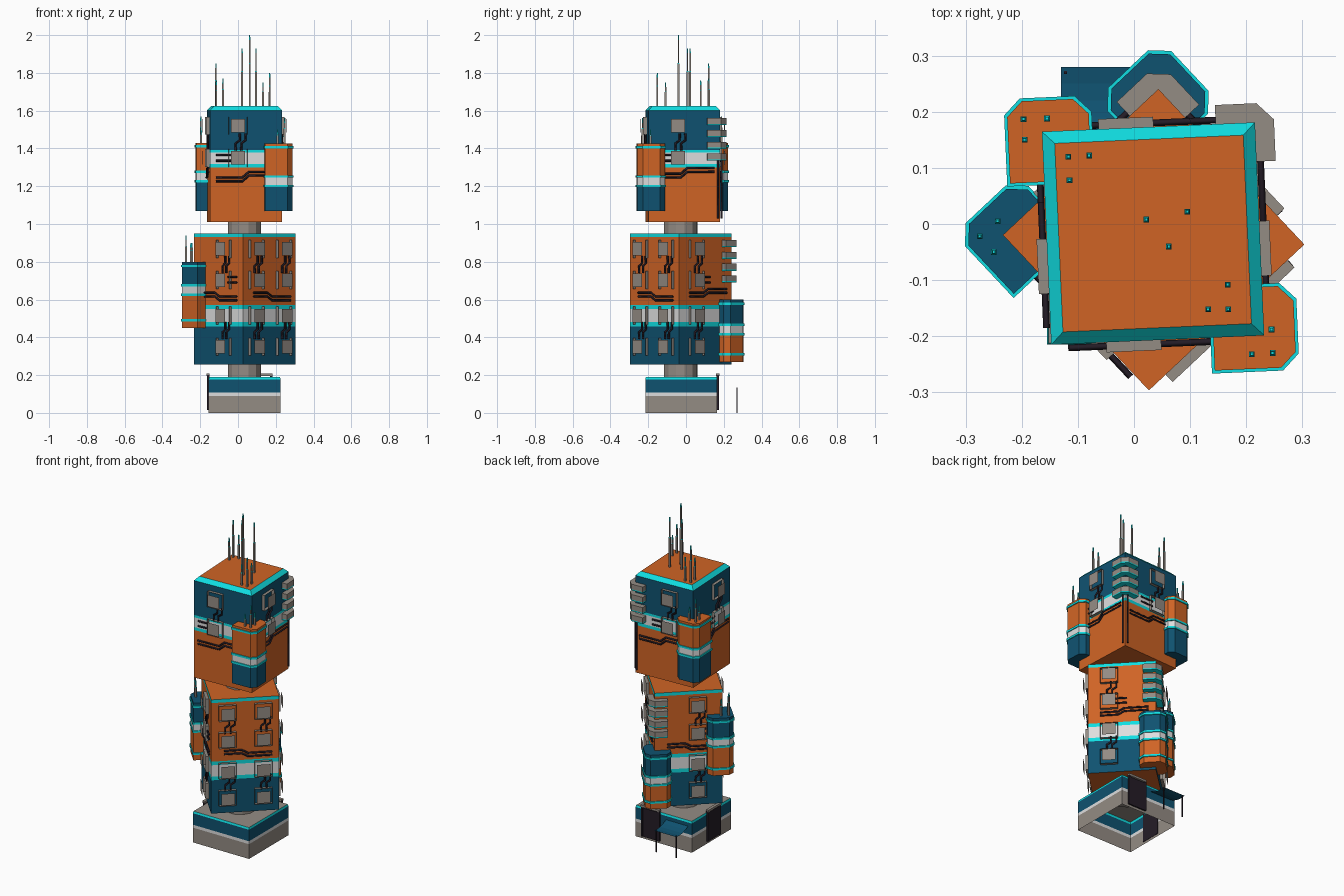
import bpy, bmesh, math
from mathutils import Matrix, Vector

if "Cube" in bpy.data.objects:
    bpy.data.objects.remove(bpy.data.objects["Cube"])

T, R = Matrix.Translation, Matrix.Rotation


def material(name, rgb):
    m = bpy.data.materials.new(name)
    lin = [((c / 255 + 0.055) / 1.055) ** 2.4 for c in rgb]
    m.diffuse_color = (*lin, 1)
    m.use_nodes = True
    m.node_tree.nodes["Principled BSDF"].inputs["Base Color"].default_value = m.diffuse_color
    return m


MATS = {n: material(n, c) for n, c in {
    "orange": (208, 100, 37), "blue": (15, 82, 112), "teal": (16, 222, 226),
    "grey": (148, 140, 132), "white": (222, 222, 222), "dark": (36, 28, 38)}.items()}


def finish(name, bm, M, names):
    me = bpy.data.meshes.new(name)
    bmesh.ops.recalc_face_normals(bm, faces=bm.faces)
    bm.to_mesh(me)
    bm.free()
    me.transform(M)
    for n in names:
        me.materials.append(MATS[n])
    ob = bpy.data.objects.new(name, me)
    bpy.context.collection.objects.link(ob)
    return ob


def stack(name, pts, levels, bands, M=Matrix(), top=None, bottom=None):
    """Prism of stacked colour bands. levels = (z, scale); bottom '' leaves it open."""
    top = top or bands[-1]
    bottom = bands[0] if bottom is None else bottom
    names = list(dict.fromkeys(bands + [top] + ([bottom] if bottom else [])))
    bm = bmesh.new()
    rings = [[bm.verts.new((x * s, y * s, z)) for x, y in pts] for z, s in levels]
    n = len(pts)
    for a, b, col in zip(rings, rings[1:], bands):
        for i in range(n):
            f = bm.faces.new((a[i], a[(i + 1) % n], b[(i + 1) % n], b[i]))
            f.material_index = names.index(col)
    bm.faces.new(rings[-1]).material_index = names.index(top)
    if bottom:
        bm.faces.new(rings[0][::-1]).material_index = names.index(bottom)
    return finish(name, bm, M, names)


def rect(hx, hy, c=0.0, cut=()):
    """Rectangle outline with the listed corners (0..3 from +x+y) chamfered."""
    out = []
    for i, (sx, sy) in enumerate([(1, 1), (-1, 1), (-1, -1), (1, -1)]):
        p, a, b = (sx * hx, sy * hy), (sx * hx, sy * (hy - c)), (sx * (hx - c), sy * hy)
        out += ([a, b] if sx * sy > 0 else [b, a]) if i in cut else [p]
    return out


def box(name, hx, hy, z0, z1, col, M):
    return stack(name, rect(hx, hy), [(z0, 1), (z1, 1)], [col], M)


def cables(name, paths, depth=0.006):
    """Thin four-sided tubes along world-space paths."""
    cu = bpy.data.curves.new(name, 'CURVE')
    cu.dimensions = '3D'
    cu.bevel_depth, cu.bevel_resolution, cu.use_fill_caps = depth, 0, True
    for path in paths:
        sp = cu.splines.new('POLY')
        sp.points.add(len(path) - 1)
        for p, co in zip(sp.points, path):
            p.co = (*co, 1)
    cu.materials.append(MATS["dark"])
    ob = bpy.data.objects.new(name, cu)
    bpy.context.collection.objects.link(ob)
    bpy.ops.object.select_all(action='DESELECT')
    bpy.context.view_layer.objects.active = ob
    ob.select_set(True)
    bpy.ops.object.convert(target='MESH')


H = 0.19
SQ = rect(H, H)
BASE = T((0.035, -0.025, 0))
MID = T((0.035, -0.028, 0)) @ R(math.radians(43.2), 4, 'Z')
TOP = T((0.034, -0.017, 0)) @ R(math.radians(2.5), 4, 'Z')


def side(M, k):
    """Frame of wall k: x along the wall, -y outwards."""
    return M @ R(k * math.pi / 2, 4, 'Z') @ T((0, -H, 0))


# three tower blocks
stack("base_block", SQ, [(z, 1) for z in (0, .09, .108, .178)] + [(.19, .985)],
      ["grey", "white", "blue", "teal"], BASE, "grey", "")
stack("middle_block", SQ, [(z, 1) for z in (.255, .458, .48, .55, .572, .93, .95)],
      ["blue", "teal", "white", "teal", "orange", "teal"], MID, "orange", "orange")
stack("top_block", SQ, [(z, 1) for z in (1.01, 1.30, 1.318, 1.378, 1.392, 1.602)] + [(1.625, .885)],
      ["orange", "teal", "white", "teal", "blue", "teal"], TOP, "orange")

# round necks between the blocks
circle = [(.09 * math.cos(a * math.pi / 6), .09 * math.sin(a * math.pi / 6)) for a in range(12)]
for nm, z0, z1 in (("lower_neck", .185, .26), ("upper_neck", .945, 1.015)):
    stack(nm, circle, [(z0, 1), (z1, 1)], ["grey"], MID)


# wall units with bevelled fronts
def wall_unit(F, u, z):
    stack("wall_unit", rect(.049, .047), [(-.005, 1), (.018, 1), (.033, .76)], ["grey"],
          F @ T((u, 0, z)) @ R(math.pi / 2, 4, 'X'))


def on_wall(F, pts, out=.007):
    return [F @ Vector((u, -out, z)) for u, z in pts]


def drop(F, u, z0, z1):
    """Pair of zigzag cables from one unit down to the next."""
    m = (z0 + z1) / 2
    return [on_wall(F, [(u + d, z0), (u + d, m + .008), (u + d - .022, m - .008), (u + d - .022, z1)])
            for d in (.0, .03)]


def runs(F, z, step, u0=-.17, u1=.17):
    """Pair of stepped cables along a wall."""
    return [on_wall(F, [(u0, z + d), (-.02, z + d), (.015, z + d + step), (u1, z + d + step)])
            for d in (-.009, .011)]


paths = []
for k, u in enumerate((-.043, -.035, .04, .05)):
    F = side(TOP, k)
    for z in (1.52, 1.35):
        wall_unit(F, u, z)
    paths += drop(F, u + .01, 1.48, 1.39) + runs(F, 1.235 + .02 * (k % 2), .03, -.16, .16)
    paths += [on_wall(F, [(u - .115, z), (u - .03, z)]) for z in (1.335, 1.365)]
for k, us in enumerate(((-.1, .1), (-.07,), (.05,), (.05,))):
    F = side(MID, k)
    for u in us:
        for z in (.868, .703, .515, .35):
            wall_unit(F, u, z)
        paths += drop(F, u + .01, .83, .74) + drop(F, u + .01, .48, .39)
    paths += runs(F, .625, .02 if k == 1 else -.02, -.12, .15)
    if k:
        paths += [on_wall(F, [(us[0] + .03, z), (us[0] + .1, z)]) for z in (.69, .72)]
# corner pair running down from the top vent
for k, u in ((1, .178), (2, -.178)):
    paths.append(on_wall(side(TOP, k), [(u, 1.34), (u, 1.03)]))
cables("wall_cables", paths)


# side pods
def pod(M, x, y, z0, z1, cut, low, high, band, rings):
    P = M @ T((x, y, 0))
    out = rect(.075, .075, .028, cut)
    b = z0 + band
    stack("pod", out, [(z, .97) for z in (z0, b, b + .012, b + .05, b + .062, z1)],
          [low, "teal", "white", "teal", high], P)
    for z in [b, b + .05] + rings:
        stack("pod_ring", out, [(z, 1.04), (z + .012, 1.04)], ["teal"], P)


pod(TOP, -.178, .173, 1.07, 1.43, (0, 1), "blue", "orange", .15, [1.405])
pod(TOP, .172, -.176, 1.07, 1.425, (0, 3), "blue", "orange", .125, [1.40])
pod(MID, -.175, .173, .45, .80, (0, 1), "orange", "blue", .17, [.485, .772])
pod(MID, .175, .175, .27, .60, (0, 1, 3), "orange", "blue", .14, [.305, .572])

# corner vent slats
for M, zs in ((TOP, (1.335, 1.397, 1.46, 1.523)), (MID, (.69, .752, .815, .877))):
    for z in zs:
        stack("vent_slat", rect(.052, .052, .03, (0,)),
              [(z, 1), (z + .007, 1), (z + .038, 1)], ["teal", "grey"],
              M @ T((.172, .172, 0)), "grey", "teal")


# antennas: x, y, foot, tip
for x, y, z0, z1 in (
        (.022, .008, 1.62, 1.93), (.095, .022, 1.62, 1.93), (.062, -.04, 1.62, 2.0),
        (-.117, .12, 1.62, 1.85), (-.08, .122, 1.62, 1.77), (-.115, .078, 1.62, 1.76),
        (.168, -.152, 1.62, 1.80), (.132, -.152, 1.62, 1.75), (.167, -.108, 1.62, 1.75),
        (-.197, .187, 1.42, 1.57), (-.155, .188, 1.42, 1.51), (-.195, .15, 1.42, 1.51),
        (.247, -.23, 1.42, 1.56), (.21, -.232, 1.42, 1.50), (.245, -.188, 1.42, 1.50),
        (-.275, -.022, .79, .94), (-.243, .005, .79, .90), (-.25, -.05, .79, .90)):
    m = z0 + (z1 - z0) * .6
    stack("antenna", rect(.005, .005), [(z0, 1), (m, 1), (m + .004, .7), (z1 - .025, .7), (z1, .5)],
          ["grey", "teal", "grey", "teal"], T((x, y, 0)))

# doors with frame and lintel
for k, u in ((2, -.085), (3, .015)):
    F = side(BASE, k)
    box("door", .052, .005, .015, .19, "dark", F @ T((u, -.003, 0)))
    for s in (-1, 1):
        box("door_post", .006, .007, .015, .2, "dark", F @ T((u + s * .056, -.003, 0)))
    box("door_lintel", .062, .009, .195, .208, "grey", F @ T((u, -.004, 0)))

# sagging awning on two poles
bm = bmesh.new()
rows = []
for i in range(5):
    t = i / 4
    z = .158 - .025 * t - .012 * math.sin(math.pi * t)
    rows.append([bm.verts.new((x, .16 + .12 * t, z)) for x in (-.13, .02)])
for a, b in zip(rows, rows[1:]):
    bm.faces.new((a[0], a[1], b[1], b[0]))
bmesh.ops.solidify(bm, geom=bm.faces[:], thickness=.004)
finish("awning", bm, Matrix(), ["blue"])
for x in (-.122, .012):
    box("awning_pole", .003, .003, 0, .135, "dark", T((x, .27, 0)))
